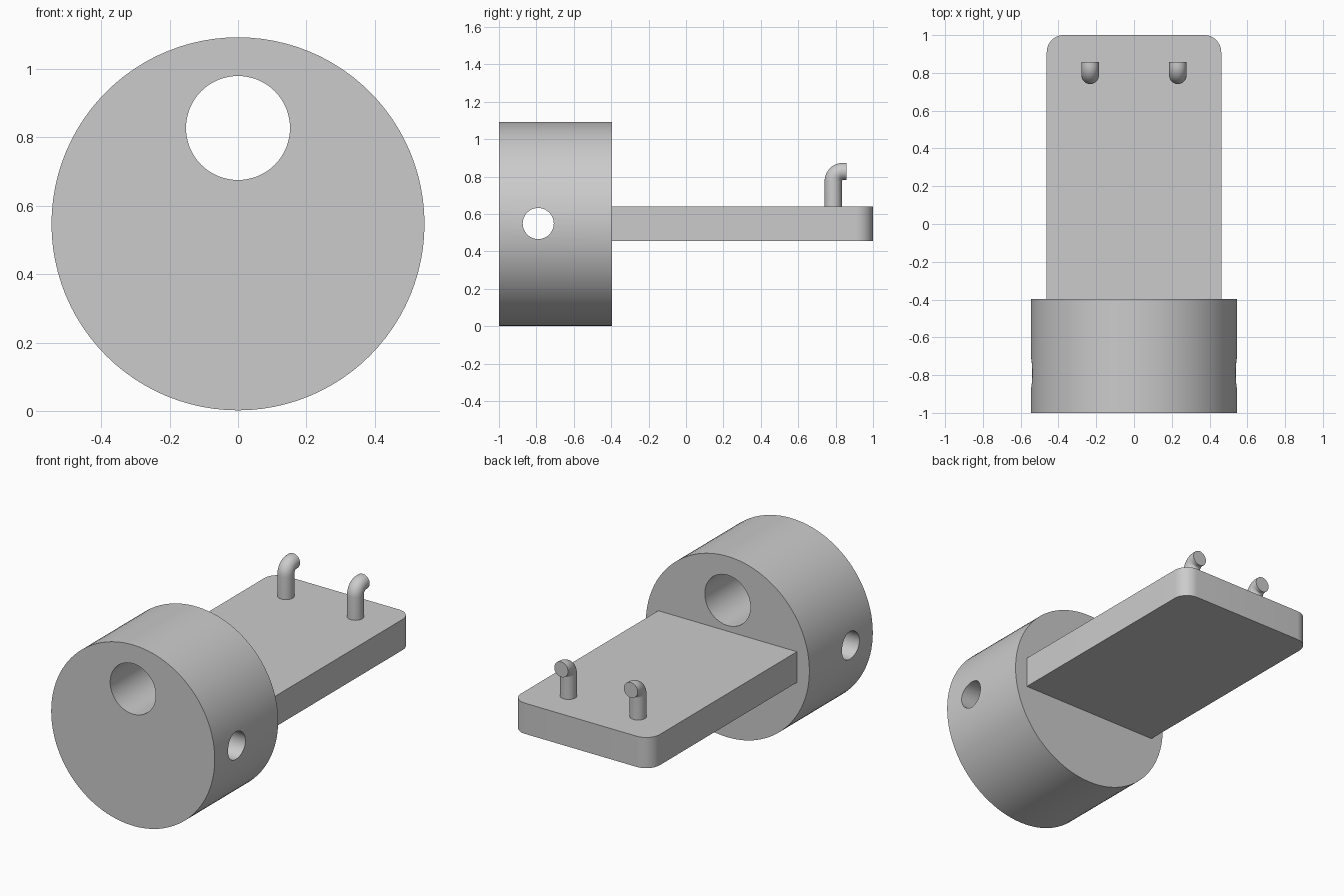
import bpy, bmesh, math
from mathutils import Vector

if "Cube" in bpy.data.objects:
    bpy.data.objects.remove(bpy.data.objects["Cube"])

grey = bpy.data.materials.new("plain grey")
grey.diffuse_color = (0.6, 0.6, 0.6, 1)
grey.use_nodes = True
grey.node_tree.nodes["Principled BSDF"].inputs["Base Color"].default_value = grey.diffuse_color


def finish(ob):
    ob.data.materials.clear()
    ob.data.materials.append(grey)
    bpy.ops.object.select_all(action='DESELECT')
    ob.select_set(True)
    bpy.context.view_layer.objects.active = ob
    bpy.ops.object.shade_smooth_by_angle(angle=math.radians(35))


def from_bmesh(name, bm):
    bmesh.ops.recalc_face_normals(bm, faces=bm.faces)
    me = bpy.data.meshes.new(name)
    bm.to_mesh(me)
    bm.free()
    ob = bpy.data.objects.new(name, me)
    bpy.context.collection.objects.link(ob)
    return ob


def cylinder(name, radius, depth, loc, rot, sides=96):
    bpy.ops.mesh.primitive_cylinder_add(vertices=sides, radius=radius, depth=depth,
                                        location=loc, rotation=rot)
    ob = bpy.context.object
    ob.name = name
    return ob


# Round head with a lengthwise bore and a cross hole
ALONG_Y, ALONG_X = (math.pi / 2, 0, 0), (0, math.pi / 2, 0)
head = cylinder("round_head", 0.545, 0.604, (0, -0.698, 0.547), ALONG_Y)
for name, r, loc, rot in (("bore_cutter", 0.152, (0, -0.7, 0.827), ALONG_Y),
                          ("cross_cutter", 0.083, (0, -0.79, 0.549), ALONG_X)):
    cutter = cylinder(name, r, 2, loc, rot, 64)
    mod = head.modifiers.new(name, 'BOOLEAN')
    mod.operation, mod.solver, mod.object = 'DIFFERENCE', 'EXACT', cutter
    bpy.context.view_layer.objects.active = head
    bpy.ops.object.modifier_apply(modifier=name)
    bpy.data.objects.remove(cutter)
finish(head)

# Flat plate with two rounded far corners
W, R, Z0, Z1 = 0.462, 0.09, 0.456, 0.641
outline = [(-W, -0.41), (W, -0.41)]
for cx, start in ((W - R, 0), (R - W, 90)):
    for i in range(13):
        a = math.radians(start + 90 * i / 12)
        outline.append((cx + R * math.cos(a), 1 - R + R * math.sin(a)))
bm = bmesh.new()
face = bm.faces.new([bm.verts.new((x, y, Z0)) for x, y in outline])
ext = bmesh.ops.extrude_face_region(bm, geom=[face])
bmesh.ops.translate(bm, vec=(0, 0, Z1 - Z0),
                    verts=[v for v in ext["geom"] if isinstance(v, bmesh.types.BMVert)])
finish(from_bmesh("flat_plate", bm))

# Two bent pegs: a round section swept up and over toward the back
PEG_R, BEND, PEG_Y, TOP = 0.046, 0.052, 0.787, 0.827
path = [(PEG_Y, Z1 - 0.01, 0)]
for i in range(13):
    a = math.pi / 2 * i / 12
    path.append((PEG_Y + BEND * (1 - math.cos(a)), TOP - BEND * (1 - math.sin(a)), a))
path.append((0.857, TOP, math.pi / 2))
SIDES = 32
for side, x in (("left", -0.232), ("right", 0.232)):
    bm = bmesh.new()
    rings = []
    for y, z, a in path:
        out = Vector((0, math.cos(a), -math.sin(a)))
        ring = []
        for k in range(SIDES):
            t = 2 * math.pi * k / SIDES
            ring.append(bm.verts.new(Vector((x, y, z)) + PEG_R *
                                     (Vector((1, 0, 0)) * math.cos(t) + out * math.sin(t))))
        rings.append(ring)
    for r0, r1 in zip(rings, rings[1:]):
        for k in range(SIDES):
            n = (k + 1) % SIDES
            bm.faces.new((r0[k], r0[n], r1[n], r1[k]))
    bm.faces.new(rings[0])
    bm.faces.new(rings[-1])
    finish(from_bmesh("bent_peg_" + side, bm))
